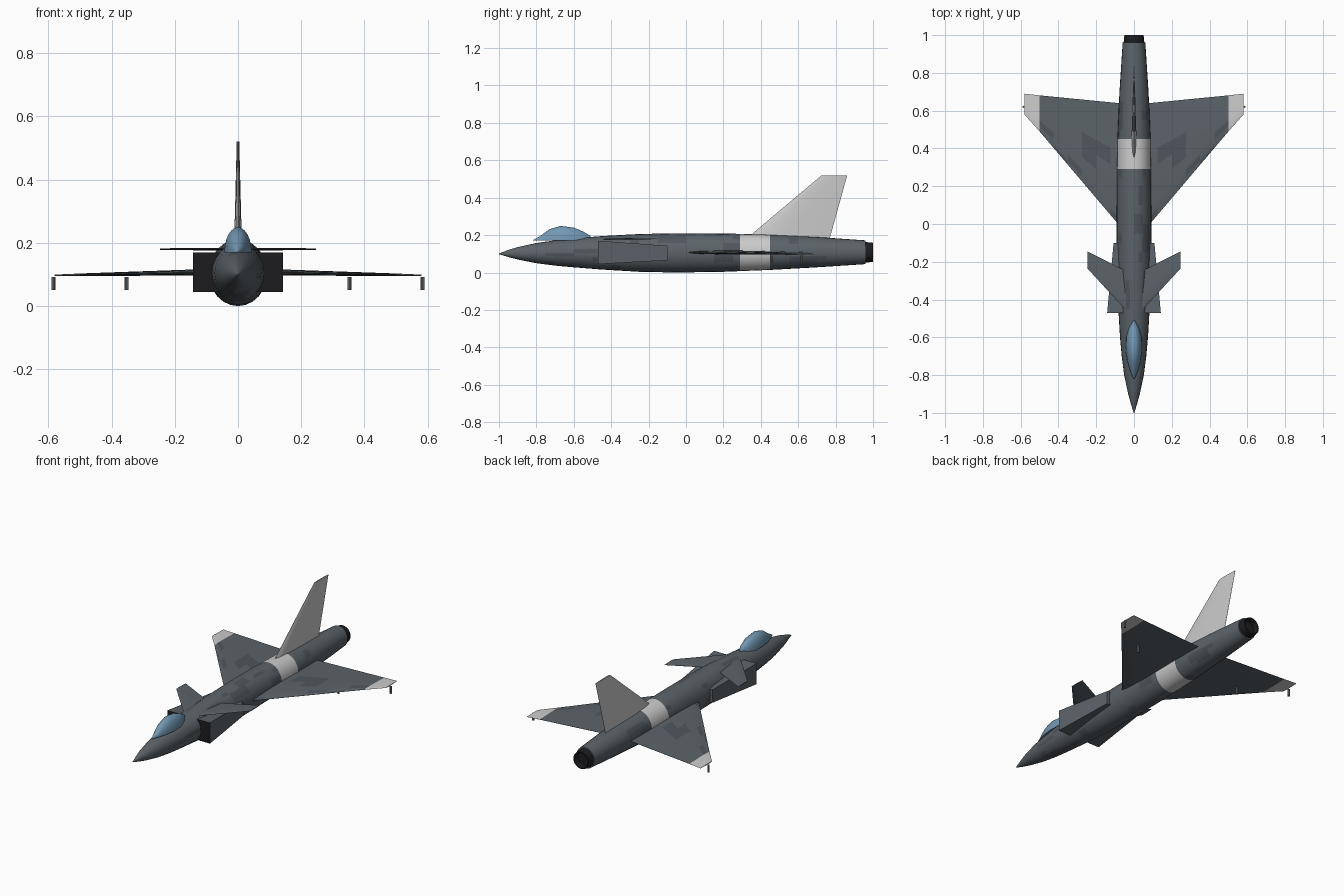
import bpy, bmesh, math, random
from mathutils import Matrix, Vector

if "Cube" in bpy.data.objects:
    bpy.data.objects.remove(bpy.data.objects["Cube"])

random.seed(7)


def mat(name, r, g, b):
    m = bpy.data.materials.new(name)
    m.diffuse_color = (r, g, b, 1)
    m.use_nodes = True
    m.node_tree.nodes["Principled BSDF"].inputs["Base Color"].default_value = m.diffuse_color
    return m


GREY = mat("grey", 0.105, 0.125, 0.14)
DARK = mat("camo_dark", 0.08, 0.093, 0.11)
LIGHT = mat("light_grey", 0.58, 0.56, 0.55)
BLACK = mat("black", 0.012, 0.012, 0.014)
GLASS = mat("glass", 0.17, 0.31, 0.45)
STEEL = mat("steel", 0.2, 0.2, 0.2)


def finish(name, bm, mats, mirror=False, angle=35):
    bmesh.ops.recalc_face_normals(bm, faces=bm.faces)
    me = bpy.data.meshes.new(name)
    bm.to_mesh(me)
    bm.free()
    ob = bpy.data.objects.new(name, me)
    bpy.context.collection.objects.link(ob)
    for m in mats:
        me.materials.append(m)
    bpy.ops.object.select_all(action='DESELECT')
    ob.select_set(True)
    bpy.context.view_layer.objects.active = ob
    bpy.ops.object.shade_smooth_by_angle(angle=math.radians(angle))
    if mirror:
        ob.modifiers.new("mirror", 'MIRROR')
    return ob


def loft(rings, mat_of=lambda i, j: 0, caps=(0, 0)):
    """Skin closed rings of equal length, capping both ends."""
    bm = bmesh.new()
    vs = [[bm.verts.new(p) for p in r] for r in rings]
    n = len(rings[0])
    for i in range(len(vs) - 1):
        for j in range(n):
            k = (j + 1) % n
            f = bm.faces.new((vs[i][j], vs[i][k], vs[i + 1][k], vs[i + 1][j]))
            f.material_index = mat_of(i, j)
    for r, m in ((vs[0], caps[0]), (vs[-1], caps[1])):
        bm.faces.new(r).material_index = m
    return bm


def lerp_table(table, y):
    for a, b in zip(table, table[1:]):
        if y <= b[0]:
            t = (y - a[0]) / (b[0] - a[0])
            return [p + (q - p) * t for p, q in zip(a, b)]
    return list(table[-1])


# Fuselage: y, half width, bottom z, top z
BODY = [(-1, .002, .098, .102), (-.95, .017, .083, .121), (-.9, .031, .07, .136),
        (-.8, .052, .05, .158), (-.7, .065, .037, .172), (-.6, .074, .028, .183),
        (-.45, .083, .016, .195), (-.25, .09, .004, .206), (-.05, .093, 0, .21),
        (.2, .092, .004, .209), (.45, .088, .014, .203), (.7, .077, .028, .19),
        (.96, .06, .045, .172)]
SEG = 24
ys = sorted({-1, -.975, -.95, -.925, .29, .45, .96}
            | {round(-.9 + .05 * i, 3) for i in range(37)} - {.3, .9})
ys = [y for y in ys if y <= .96]
patches = [(random.randrange(4, len(ys) - 3), random.randrange(SEG),
            random.randint(1, 3), random.randint(1, 2)) for _ in range(45)]


def body_mat(i, j):
    if .28 < (ys[i] + ys[i + 1]) / 2 < .455:
        return 2
    return int(any(a <= i < a + w and b <= j < b + h for a, b, w, h in patches))


rings = []
for y in ys:
    _, w, lo, hi = lerp_table(BODY, y)
    c, h = (lo + hi) / 2, (hi - lo) / 2
    rings.append([(w * math.cos(2 * math.pi * k / SEG), y,
                   c + h * math.sin(2 * math.pi * k / SEG)) for k in range(SEG)])
finish("fuselage", loft(rings, body_mat), [GREY, DARK, LIGHT])

# Exhaust nozzle with a recessed mouth
rings = [[(r * math.cos(2 * math.pi * k / SEG), y,
           .108 + r * math.sin(2 * math.pi * k / SEG)) for k in range(SEG)]
         for y, r in ((.95, .055), (.96, .055), (1, .051), (1, .045), (.97, .04))]
finish("exhaust_nozzle", loft(rings), [BLACK])

# Canopy: y, half width, bottom z, top z
CANOPY = [(-.82, .003, .168, .172), (-.78, .019, .15, .195), (-.73, .034, .15, .232),
          (-.67, .043, .15, .249), (-.6, .041, .15, .24), (-.55, .028, .16, .219),
          (-.51, .004, .18, .196)]
rings = []
for y, w, lo, hi in CANOPY:
    sill = max(lo, .17)
    rings.append([(w * math.cos(math.pi * k / 12), y,
                   sill + (hi - sill) * math.sin(math.pi * k / 12)) for k in range(13)])
finish("canopy", loft(rings), [GLASS])

# Air intakes: boxes tapering backwards, dark mouths in front
rings = [[(.04, y, lo), (x, y, lo), (x, y, hi), (.04, y, hi)]
         for y, x, lo, hi in ((-.47, .142, .045, .17), (-.10, .108, .065, .143))]
finish("air_intakes", loft(rings, caps=(1, 0)), [GREY, BLACK], mirror=True)

# Flying surfaces: sections of span position, leading y, trailing y, thickness, offset
FOIL = [(0, .06), (.06, .55), (.15, .8), (.3, 1), (.45, .92), (.6, .72), (.8, .4), (1, .06)]


def surface(sections, steps, upright=False, mat_of=lambda i, j: 0):
    rings = []
    for a, b in zip(sections, sections[1:]):
        n = steps if b is not sections[-1] else 1
        for s in range(n):
            rings.append([p + (q - p) * s / n for p, q in zip(a, b)])
    rings.append(sections[-1])
    out = []
    for span, le, te, th, off in rings:
        loop = [(u, t / 2) for u, t in FOIL] + [(u, -t / 2) for u, t in FOIL[::-1]]
        pts = [(span, le + (te - le) * u, off + t * th) for u, t in loop]
        out.append([(z, y, x) for x, y, z in pts] if upright else pts)
    return loft(out, mat_of, (0, 0))


# Delta wings with pale tips
camo = {(random.randrange(6), random.randrange(7)) for _ in range(9)}
wing = surface([(.05, -.04, .637, .022, .108), (.5, .49, .681, .008, .099),
                (.58, .58, .69, .005, .097)], 6,
               mat_of=lambda i, j: 2 if i == 6 else int((i, j) in camo))
for f in wing.faces:
    if min(v.co.x for v in f.verts) > .49:
        f.material_index = 2
finish("wings", wing, [GREY, DARK, LIGHT], mirror=True)

# Canards
finish("canards", surface([(.04, -.46, -.25, .009, .18), (.247, -.235, -.145, .005, .18)], 1),
       [GREY], mirror=True)

# Tail fin
finish("tail_fin", surface([(.17, .31, .765, .026, 0), (.52, .725, .862, .008, 0)], 1,
                           upright=True), [LIGHT])

# Short posts under the wings
for name, x, y in (("tip_posts", .584, .62), ("mid_posts", .352, .455)):
    bm = bmesh.new()
    bmesh.ops.create_cone(bm, cap_ends=True, segments=10, radius1=.0065, radius2=.0065,
                          depth=.042, matrix=Matrix.Translation(Vector((x, y, .071))))
    finish(name, bm, [STEEL], mirror=True)
